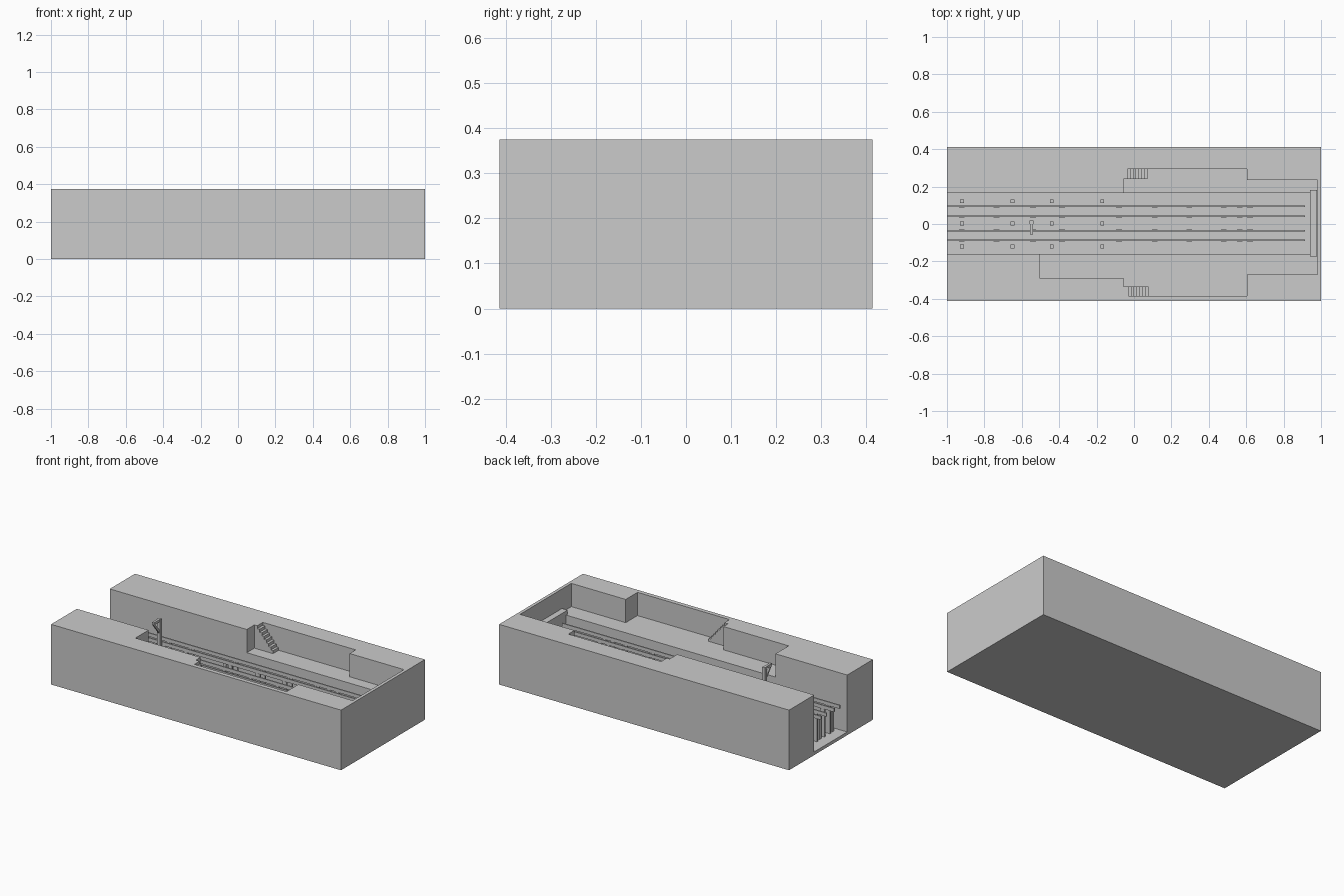
import bpy, bmesh

if "Cube" in bpy.data.objects:
    bpy.data.objects.remove(bpy.data.objects["Cube"])

TOP, FLOOR, DECK, RAIL = 0.375, 0.02, 0.23, 0.215


def make(name, bm):
    bmesh.ops.recalc_face_normals(bm, faces=bm.faces[:])
    mesh = bpy.data.meshes.new(name)
    bm.to_mesh(mesh)
    bm.free()
    ob = bpy.data.objects.new(name, mesh)
    bpy.context.collection.objects.link(ob)
    return ob


def add_prism(bm, pts, vec):
    # extrude a closed 3D outline along a vector
    face = bm.faces.new([bm.verts.new(p) for p in pts])
    new = bmesh.ops.extrude_face_region(bm, geom=[face], use_keep_orig=True)
    verts = [g for g in new["geom"] if isinstance(g, bmesh.types.BMVert)]
    bmesh.ops.translate(bm, vec=vec, verts=verts)


def add_box(bm, x0, x1, y0, y1, z0, z1):
    add_prism(bm, [(x0, y0, z0), (x1, y0, z0), (x1, y1, z0), (x0, y1, z0)],
              (0, 0, z1 - z0))


def boxes(name, items):
    bm = bmesh.new()
    for it in items:
        add_box(bm, *it)
    return make(name, bm)


# solid ground block
block = boxes("ground_block", [(-1, 1, -0.413, 0.413, 0, TOP)])

# recess for the platforms (upper level)
outline = [(-0.505, -0.29), (-0.055, -0.29), (-0.055, -0.335), (-0.03, -0.335),
           (-0.03, -0.386), (0.605, -0.386), (0.605, -0.27), (0.98, -0.27),
           (0.98, 0.235), (0.605, 0.235), (0.605, 0.295), (-0.035, 0.295),
           (-0.035, 0.24), (-0.055, 0.24), (-0.055, 0.0), (-0.505, 0.0)]
bm = bmesh.new()
add_prism(bm, [(x, y, DECK) for x, y in outline], (0, 0, 0.4))
recess = make("recess_cutter", bm)

# deep pit, open at the left end
pit = boxes("pit_cutter", [(-1.1, 0.94, -0.16, 0.165, FLOOR, 0.7)])

for cutter in (recess, pit):
    cutter.hide_render = True
    mod = block.modifiers.new(cutter.name, 'BOOLEAN')
    mod.operation = 'DIFFERENCE'
    mod.solver = 'EXACT'
    mod.object = cutter
mesh = bpy.data.meshes.new_from_object(
    block.evaluated_get(bpy.context.evaluated_depsgraph_get()))
block.modifiers.clear()
block.data = mesh
for cutter in (recess, pit):
    bpy.data.objects.remove(cutter)


# stairs from ground down to each platform
def stairs(name, x0, y0, y1, n=7, run=0.0155):
    rise = (TOP - DECK) / (n + 1)
    pts = [(x0, y0, DECK)]
    for i in range(n):
        z = TOP - rise * (i + 1)
        pts += [(x0 + i * run, y0, z), (x0 + (i + 1) * run, y0, z)]
    pts.append((x0 + n * run, y0, DECK))
    bm = bmesh.new()
    add_prism(bm, pts, (0, y1 - y0, 0))
    make(name, bm)


stairs("back_stairs", -0.035, 0.24, 0.295)
stairs("front_stairs", -0.03, -0.386, -0.335)

# end wall where the tracks stop
boxes("end_stop", [(0.94, 0.978, -0.175, 0.182, DECK, 0.255)])

# rails with the posts that carry them
rail_y = [0.094, 0.041, -0.035, -0.088]
post_x = [-0.92, -0.735, -0.54, -0.385, -0.08, 0.11, 0.295, 0.48, 0.565, 0.62]
boxes("rails", [(-1, 0.915, y - 0.004, y + 0.004, RAIL - 0.022, RAIL) for y in rail_y])
boxes("rail_posts", [(x - 0.015, x + 0.015, y - 0.005, y + 0.005, FLOOR, RAIL - 0.022)
                     for x in post_x for y in rail_y])

# square pit columns
boxes("pit_columns", [(x - 0.01, x + 0.01, y - 0.01, y + 0.01, FLOOR, 0.15)
                      for x in (-0.92, -0.65, -0.44, -0.17) for y in (-0.12, 0.003, 0.122)])

# small jib hoist: post, arm and brace
boxes("hoist_post", [(-0.558, -0.538, 0.0, 0.018, FLOOR, 0.37)])
boxes("hoist_arm", [(-0.555, -0.541, -0.055, 0.0, 0.355, 0.37)])
bm = bmesh.new()
add_prism(bm, [(-0.553, -0.055, 0.355), (-0.553, -0.042, 0.355),
               (-0.553, 0.0, 0.305), (-0.553, 0.0, 0.285)], (0.01, 0, 0))
make("hoist_brace", bm)
